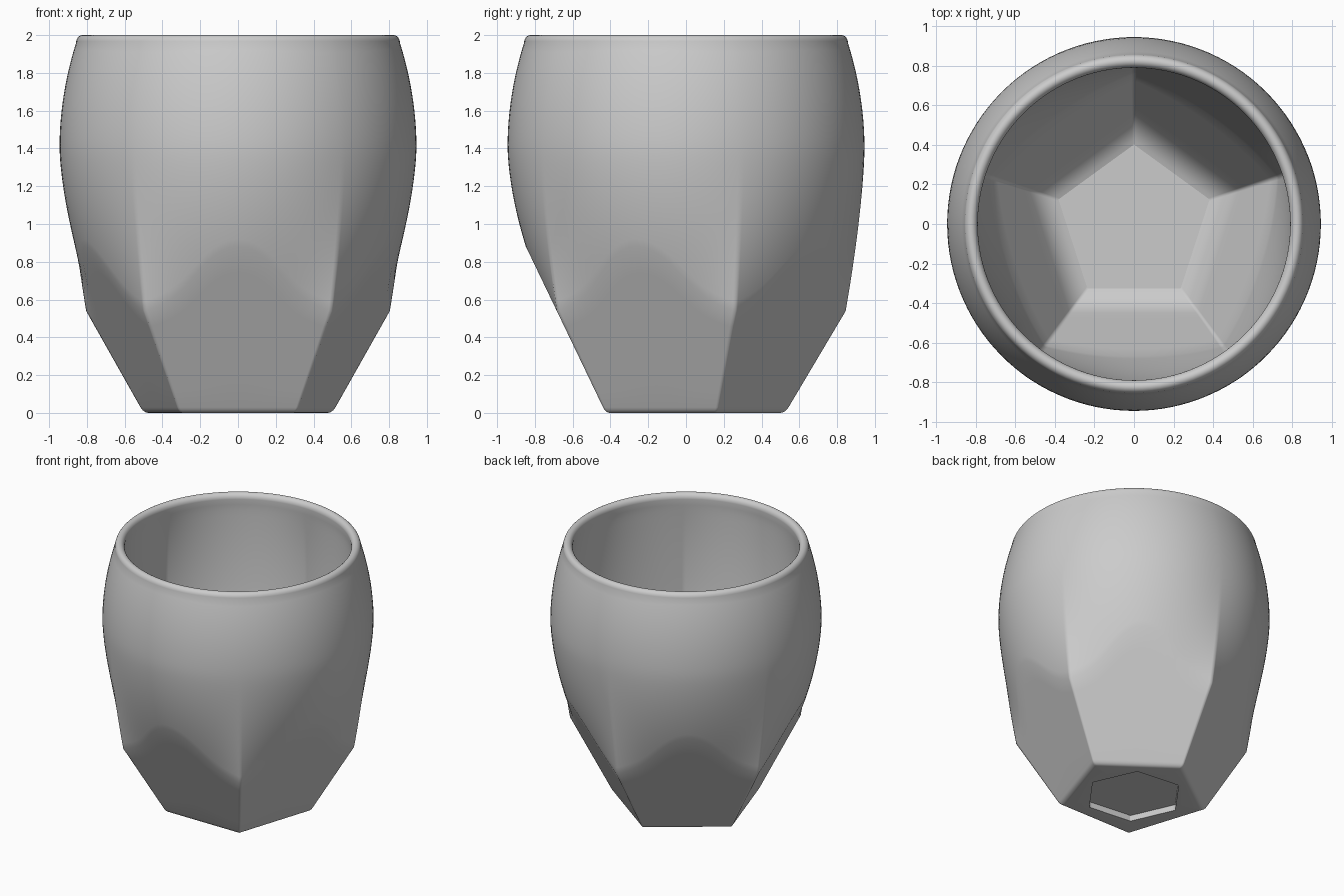
import bpy, bmesh, math

if "Cube" in bpy.data.objects:
    bpy.data.objects.remove(bpy.data.objects["Cube"])

SIDES = 5
HALF = math.pi / SIDES
FLOOR, RIM = 0.17, 1.96
# columns every 3 degrees, plus tight pairs that soften the five corners
ANGLES = sorted([3 * i for i in range(120)]
                + [18 + 72 * s + d for s in range(SIDES) for d in (-1, 1)])


def outer_corner(z):
    """Barrel profile of the outside along the five corners."""
    u = abs(z - 1.4)
    return 0.945 - (0.28 * u * u if z > 1.4 else 0.125 * u ** 1.5)


def outer_body(t, z):
    """Five-lobed section that relaxes to a circle (t: 0 facet centre, 1 corner)."""
    return outer_corner(z) - 0.155 * max(0, 1.45 - z) ** 2 * (1 - t ** 2.4)


def inner_body(t, z):
    """Steeper inside wall, lobed nearly up to the rim."""
    u = z - 1.3
    corner = 0.83 - (0.155 if u < 0 else 0.092) * u * u
    return corner - 0.096 * max(0, 1.9 - z) * (1 - t * t)


def wall(phi, z_low, base, body):
    """Flat facet up to the crease, then the rounded body up to the rim."""
    t = phi / HALF
    flat = lambda z: (base + 0.48 * z) / math.cos(phi)
    lo, hi = 0.5, 1.2
    for _ in range(40):
        mid = (lo + hi) / 2
        if flat(mid) < body(t, mid):
            lo = mid
        else:
            hi = mid
    pts = [(flat(z), z) for z in (z_low + (lo - z_low) * i / 6 for i in range(7))]
    pts += [(body(t, z), z) for z in (lo + (RIM - lo) * i / 28 for i in range(1, 29))]
    return pts


def bend(a, b, c, t):
    """Quadratic curve through a corner, for rounded edges."""
    return tuple((1 - t) ** 2 * p + 2 * t * (1 - t) * q + t * t * r for p, q, r in zip(a, b, c))


def column(theta):
    # angle from the nearest facet centre (facet centre at the front)
    phi = abs((theta + math.pi / 2 + HALF) % (2 * HALF) - HALF)
    c = math.cos(phi)
    # hexagonal recess under the base
    h = (theta - math.radians(54) + math.pi / 6) % (math.pi / 3) - math.pi / 6
    hexa = 0.30 / math.cos(math.pi / 6 - abs(h))
    pts = [(hexa, 0.045), (hexa, 0.0)]
    # rounded base edge
    for i in range(6):
        a, z = bend((0.40, 0), (0.425, 0), (0.4394, 0.03), i / 6)
        pts.append((a / c, z))
    outer = wall(phi, 0.03, 0.425, outer_body)
    inner = wall(phi, 0.28, 0.315, inner_body)
    pts += outer
    # rolled rim
    ro, ri = outer[-1][0], inner[-1][0]
    for i in range(1, 16):
        a = math.pi * i / 16
        pts.append(((ro + ri) / 2 + (ro - ri) / 2 * math.cos(a), RIM + 0.04 * math.sin(a)))
    pts += inner[::-1]
    # rounded transition to the pentagonal floor
    for i in range(1, 9):
        a, z = bend((0.4494, 0.28), (0.405, 0.195), (0.325, FLOOR), i / 8)
        pts.append((a / c, z))
    return pts


# cup shell: one closed surface from recess, over the rim, to the floor
bm = bmesh.new()
cols = []
for deg in ANGLES:
    th = math.radians(deg)
    cols.append([bm.verts.new((r * math.cos(th), r * math.sin(th), z)) for r, z in column(th)])
for j, a in enumerate(cols):
    b = cols[(j + 1) % len(cols)]
    for i in range(len(a) - 1):
        bm.faces.new((a[i], b[i], b[i + 1], a[i + 1]))
bm.faces.new([c[0] for c in reversed(cols)])
bm.faces.new([c[-1] for c in cols])
bmesh.ops.recalc_face_normals(bm, faces=bm.faces)

mesh = bpy.data.meshes.new("faceted_cup")
bm.to_mesh(mesh)
bm.free()
cup = bpy.data.objects.new("faceted_cup", mesh)
bpy.context.collection.objects.link(cup)
bpy.context.view_layer.objects.active = cup
cup.select_set(True)
bpy.ops.object.shade_smooth_by_angle(angle=math.radians(70))

# keep the floor outline crisp
for e in mesh.edges:
    if all(abs(mesh.vertices[v].co.z - FLOOR) < 1e-5
           and mesh.vertices[v].co.xy.length < 0.41 for v in e.vertices):
        e.use_edge_sharp = True
